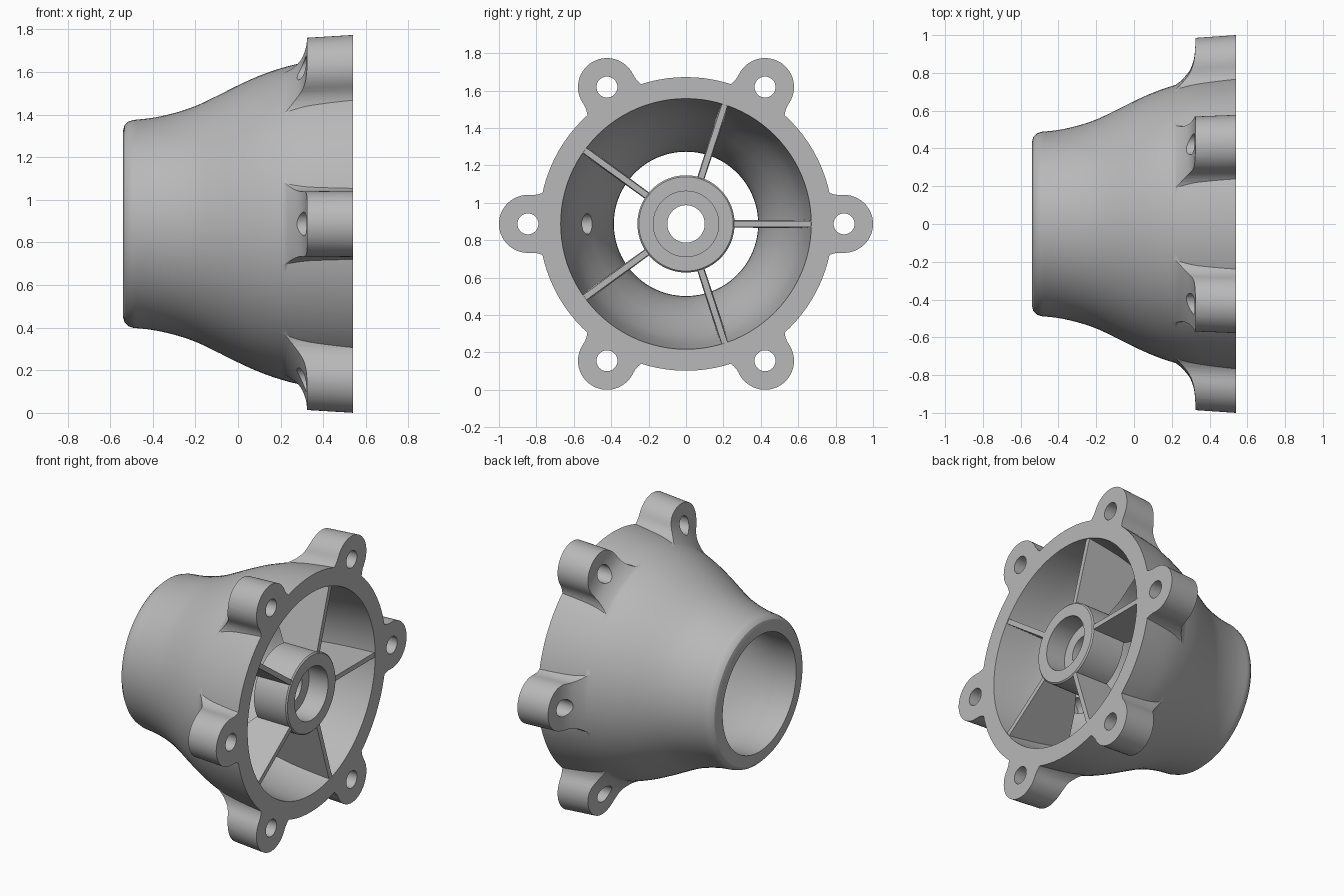
import bpy, bmesh, math
from mathutils import Vector

if "Cube" in bpy.data.objects:
    bpy.data.objects.remove(bpy.data.objects["Cube"])

CZ = 0.887            # height of the main axis
LUG_R, LUG_D = 0.155, 0.845

metal = bpy.data.materials.new("cast_grey")
metal.diffuse_color = (0.48, 0.48, 0.48, 1)
metal.use_nodes = True
metal.node_tree.nodes["Principled BSDF"].inputs["Base Color"].default_value = metal.diffuse_color


def make(name, bm):
    bmesh.ops.remove_doubles(bm, verts=bm.verts, dist=1e-5)
    bmesh.ops.recalc_face_normals(bm, faces=bm.faces)
    me = bpy.data.meshes.new(name)
    bm.to_mesh(me)
    bm.free()
    me.materials.append(metal)
    ob = bpy.data.objects.new(name, me)
    bpy.context.collection.objects.link(ob)
    return ob


def smooth_curve(pts, n=5):
    """Catmull-Rom through (x, r) points."""
    p = [Vector(q) for q in [pts[0]] + pts + [pts[-1]]]
    out = []
    for i in range(1, len(p) - 2):
        a, b, c, d = p[i - 1:i + 3]
        for k in range(n):
            t = k / n
            out.append(tuple(0.5 * (2 * b + (c - a) * t + (2 * a - 5 * b + 4 * c - d) * t * t
                                    + (3 * b - a - 3 * c + d) * t ** 3)))
    return out + [pts[-1]]


def revolve(name, prof, seg=96, y=0.0, z=CZ, closed=False):
    """Spin an (x, r) profile about an axis parallel to x."""
    bm = bmesh.new()
    rings = []
    for x, r in prof:
        if r == 0:
            rings.append([bm.verts.new((x, y, z))] * seg)
        else:
            rings.append([bm.verts.new((x, y + r * math.cos(2 * math.pi * k / seg),
                                        z + r * math.sin(2 * math.pi * k / seg)))
                          for k in range(seg)])
    for i in range(len(rings) if closed else len(rings) - 1):
        a, b = rings[i], rings[(i + 1) % len(rings)]
        for k in range(seg):
            j = (k + 1) % seg
            bm.faces.new(list(dict.fromkeys([a[k], a[j], b[j], b[k]])))
    return make(name, bm)


def boolean(ob, cutter, op):
    m = ob.modifiers.new("bool", 'BOOLEAN')
    m.operation, m.object, m.solver = op, cutter, 'EXACT'
    bpy.context.view_layer.objects.active = ob
    bpy.ops.object.modifier_apply(modifier="bool")
    bpy.data.objects.remove(cutter, do_unlink=True)


def shade(ob, angle=30):
    bpy.ops.object.select_all(action='DESELECT')
    ob.select_set(True)
    bpy.context.view_layer.objects.active = ob
    bpy.ops.object.shade_smooth_by_angle(angle=math.radians(angle))


# bell-shaped housing, solid for now
outer = [(-0.54, 0.0), (-0.54, 0.435), (-0.533, 0.462), (-0.515, 0.48)] + smooth_curve(
    [(-0.49, 0.488), (-0.4, 0.498), (-0.3, 0.52), (-0.2, 0.553), (-0.1, 0.6), (0.0, 0.65),
     (0.1, 0.695), (0.2, 0.73), (0.3, 0.755), (0.42, 0.772), (0.54, 0.785)]) + [(0.54, 0.0)]
housing = revolve("housing", outer)

# flange outline with six lugs blended into the rim
base, blend = 0.74, 0.13
D, L = base + blend, LUG_R + blend
cu = (D * D + LUG_D ** 2 - L * L) / (2 * LUG_D)
cv = math.sqrt(D * D - cu * cu)
end = math.atan2(cv, cu - LUG_D)
half = [(LUG_D + LUG_R * math.cos(end * k / 14), LUG_R * math.sin(end * k / 14)) for k in range(15)]
a0, a1 = end + math.pi, math.atan2(cv, cu) + math.pi
half += [(cu + blend * math.cos(a0 + (a1 - a0) * k / 8), cv + blend * math.sin(a0 + (a1 - a0) * k / 8))
         for k in range(1, 9)]
sector = [(u, -v) for u, v in reversed(half[1:])] + half
outline = []
for i in range(6):
    c, s = math.cos(i * math.pi / 3), math.sin(i * math.pi / 3)
    outline += [(u * c - v * s, u * s + v * c) for u, v in sector]
bm = bmesh.new()
back = [bm.verts.new((0.1, y * 0.97, CZ + z * 0.97)) for y, z in outline]
front = [bm.verts.new((0.54, y, CZ + z)) for y, z in outline]
bm.faces.new(back)
bm.faces.new(front)
for k in range(len(outline)):
    j = (k + 1) % len(outline)
    bm.faces.new([back[k], back[j], front[j], front[k]])
lugs = make("lugs", bm)

# curved ramp behind each lug
ramp = revolve("ramp", [(0.15, 0.0), (0.15, 0.69)] + smooth_curve(
    [(0.2, 0.722), (0.25, 0.76), (0.295, 0.815), (0.318, 0.88), (0.325, 0.95)])
    + [(0.325, 1.15), (0.6, 1.15), (0.6, 0.0)])
boolean(lugs, ramp, 'INTERSECT')
boolean(housing, lugs, 'UNION')

# inner cavity
inner_pts = [(-0.4, 0.388), (-0.3, 0.405), (-0.2, 0.437), (-0.1, 0.48), (0.0, 0.53), (0.1, 0.576),
             (0.2, 0.612), (0.3, 0.636), (0.42, 0.655), (0.54, 0.67)]
cavity = revolve("cavity", [(-0.6, 0.0), (-0.6, 0.385)] + smooth_curve(inner_pts)
                 + [(0.6, 0.676), (0.6, 0.0)])
boolean(housing, cavity, 'DIFFERENCE')

# bolt holes
for i in range(6):
    a = i * math.pi / 3
    hole = revolve("bolt_hole", [(0.15, 0.0), (0.15, 0.056), (0.6, 0.056), (0.6, 0.0)], 32,
                   LUG_D * math.cos(a), CZ + LUG_D * math.sin(a))
    boolean(housing, hole, 'DIFFERENCE')

# blind hole in the inner wall
bm = bmesh.new()
bmesh.ops.create_cone(bm, cap_ends=True, segments=32, radius1=0.055, radius2=0.055, depth=0.2)
for v in bm.verts:
    v.co = Vector((v.co.x, v.co.z - 0.49, v.co.y + CZ))
boolean(housing, make("port", bm), 'DIFFERENCE')
shade(housing)

# central bearing hub with counterbore
hub = revolve("hub", [(0.54, 0.175), (0.54, 0.252), (0.532, 0.26), (0.3, 0.26), (0.3, 0.1),
                      (0.4, 0.1), (0.4, 0.175)], 72, closed=True)
shade(hub)

# five radial ribs, thicker toward the back
side = [(0.535, 0.24), (0.535, 0.69), (0.42, 0.685), (0.3, 0.665), (0.2, 0.64), (0.12, 0.61),
        (0.17, 0.5), (0.22, 0.38), (0.3, 0.24)]
for i in range(5):
    a = i * 2 * math.pi / 5
    c, s = math.cos(a), math.sin(a)
    bm = bmesh.new()
    loops = []
    for sgn in (-1, 1):
        loops.append([])
        for x, r in side:
            t = sgn * (0.016 + 0.015 * (0.535 - x))
            loops[-1].append(bm.verts.new((x, r * c - t * s, CZ + r * s + t * c)))
        bm.faces.new(loops[-1])
    for k in range(len(side)):
        j = (k + 1) % len(side)
        bm.faces.new([loops[0][k], loops[0][j], loops[1][j], loops[1][k]])
    shade(make("rib_%d" % (i + 1), bm))
